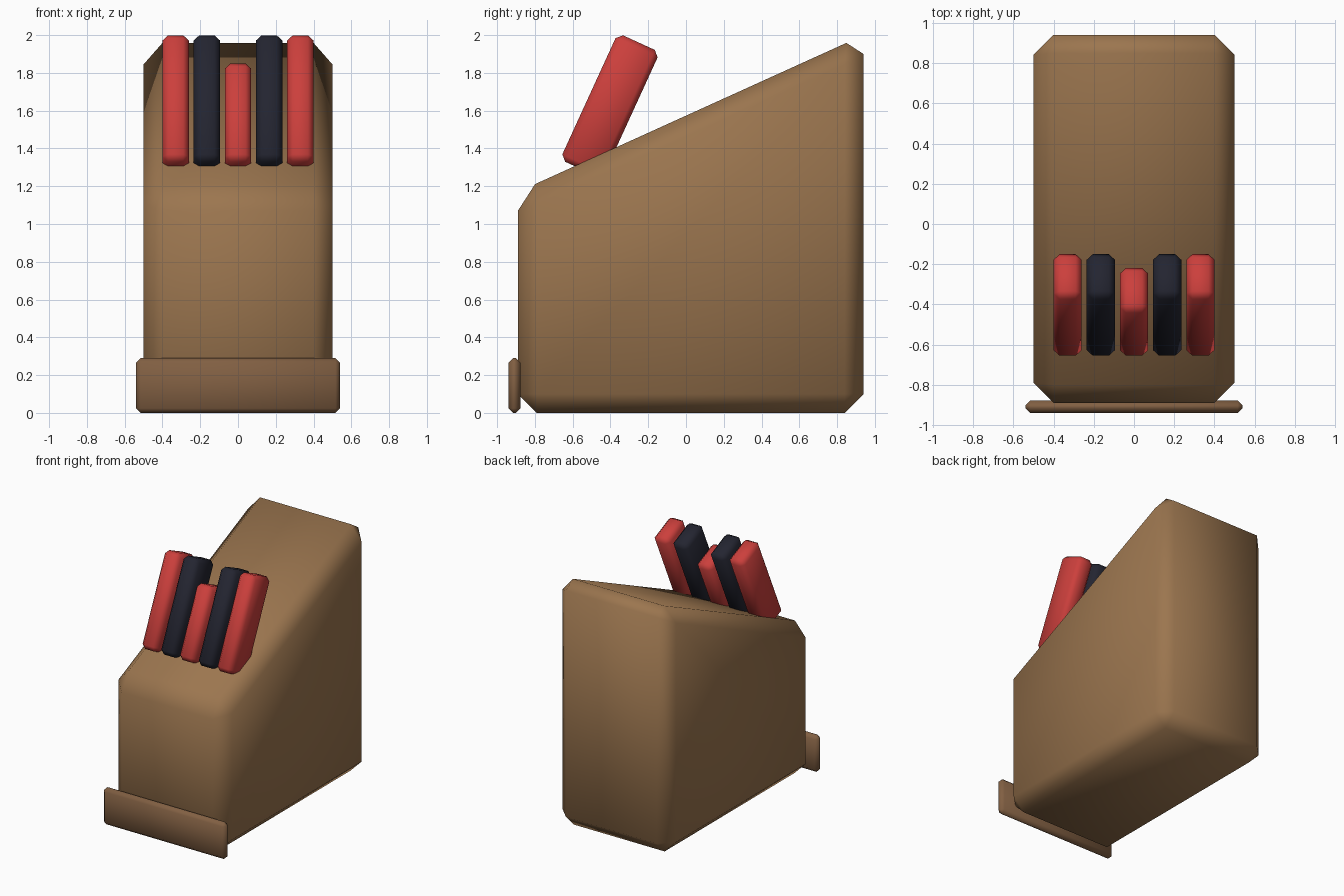
import bpy, bmesh, math
from mathutils import Matrix, Vector

if "Cube" in bpy.data.objects:
    bpy.data.objects.remove(bpy.data.objects["Cube"], do_unlink=True)


def material(name, rgb):
    m = bpy.data.materials.new(name)
    m.use_nodes = True
    m.diffuse_color = (*rgb, 1)
    m.node_tree.nodes["Principled BSDF"].inputs["Base Color"].default_value = (*rgb, 1)
    return m


wood = material("warm wood", (0.33, 0.18, 0.078))
dark_wood = material("darker wood", (0.22, 0.115, 0.055))
red = material("red handle", (0.6, 0.05, 0.045))
black = material("navy black handle", (0.017, 0.018, 0.03))


def chamfered_prism(name, profile, x_centre, width, chamfer, mat):
    """Extrude a (y, z) outline along x, chamfer every edge, shade smooth."""
    bm = bmesh.new()
    face = bm.faces.new([bm.verts.new((x_centre - width / 2, y, z)) for y, z in profile])
    grown = bmesh.ops.extrude_face_region(bm, geom=[face])["geom"]
    bmesh.ops.translate(bm, vec=(width, 0, 0),
                        verts=[v for v in grown if isinstance(v, bmesh.types.BMVert)])
    bmesh.ops.recalc_face_normals(bm, faces=bm.faces)
    bmesh.ops.bevel(bm, geom=bm.edges[:], offset=chamfer, segments=1,
                    profile=0.5, affect='EDGES', clamp_overlap=True)
    bmesh.ops.recalc_face_normals(bm, faces=bm.faces)
    for f in bm.faces:
        f.smooth = True
    mesh = bpy.data.meshes.new(name)
    bm.to_mesh(mesh)
    bm.free()
    mesh.materials.append(mat)
    obj = bpy.data.objects.new(name, mesh)
    bpy.context.collection.objects.link(obj)
    return obj


# Wedge-shaped block with a sloping top
chamfered_prism("block", [(-0.89, 0), (0.94, 0), (0.94, 2.0), (-0.89, 1.17)],
                0, 1.0, 0.1, wood)

# Foot board across the front
chamfered_prism("foot_board", [(-0.94, 0), (-0.877, 0), (-0.877, 0.29), (-0.94, 0.29)],
                0, 1.08, 0.024, dark_wood)

# Row of leaning handles, the middle one shorter
lean = math.radians(24.6)
along = Vector((math.sin(lean), math.cos(lean)))
across = Vector((math.cos(lean), -math.sin(lean)))
base = Vector((-0.667, 1.342))
for i, name in enumerate(["right_outer", "right_inner", "middle", "left_inner", "left_outer"]):
    length = 0.572 if name == "middle" else 0.736
    outline = [base, base + across * 0.245,
               base + across * 0.245 + along * length, base + along * length]
    chamfered_prism(name + "_handle", outline, (i - 2) * 0.165, 0.14, 0.03,
                    black if "inner" in name else red)
